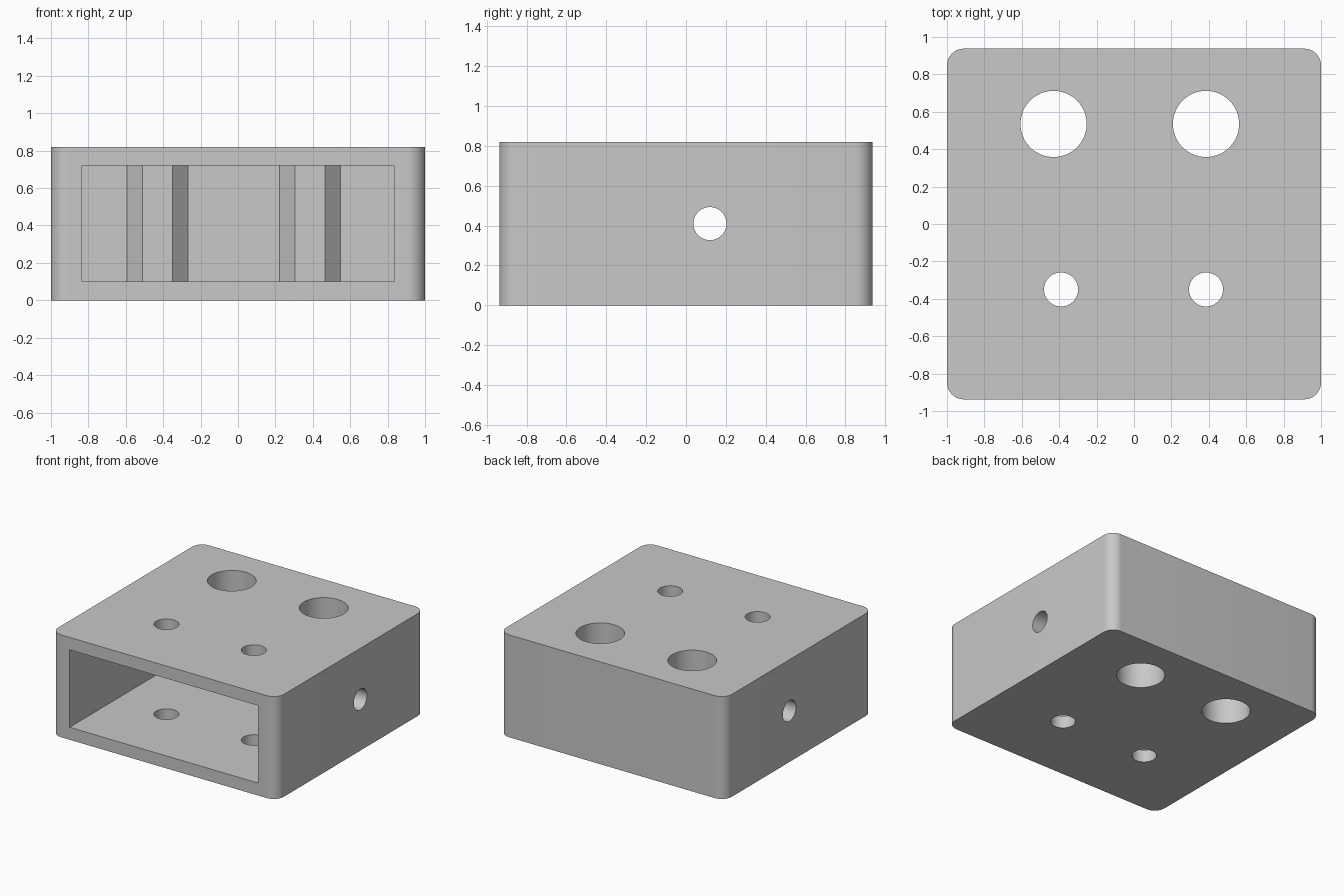
import bpy, bmesh, math
from mathutils import Matrix

if "Cube" in bpy.data.objects:
    bpy.data.objects.remove(bpy.data.objects["Cube"], do_unlink=True)

grey = bpy.data.materials.new("light_grey")
grey.use_nodes = True
colour = (0.58, 0.58, 0.58, 1)
grey.diffuse_color = colour
grey.node_tree.nodes["Principled BSDF"].inputs["Base Color"].default_value = colour

W, D, H = 1.0, 0.9375, 0.82      # half width, half depth, height
WALL_Y, BULGE_Y = 0.34, 0.255    # rear wall of the pocket, front of its bulges
FLOOR, CEILING = 0.10, 0.72
BIG_X = (-0.43, 0.385)


def make_object(name, bm):
    bmesh.ops.recalc_face_normals(bm, faces=bm.faces)
    mesh = bpy.data.meshes.new(name)
    bm.to_mesh(mesh)
    bm.free()
    obj = bpy.data.objects.new(name, mesh)
    mesh.materials.append(grey)
    bpy.context.collection.objects.link(obj)
    return obj


def prism(name, outline, z0, z1):
    """Extrude a plan outline from z0 up to z1."""
    bm = bmesh.new()
    face = bm.faces.new([bm.verts.new((x, y, z0)) for x, y in outline])
    new = bmesh.ops.extrude_face_region(bm, geom=[face])["geom"]
    verts = [v for v in new if isinstance(v, bmesh.types.BMVert)]
    bmesh.ops.translate(bm, verts=verts, vec=(0, 0, z1 - z0))
    return make_object(name, bm)


def drill(name, centre, radius, length, axis="Z"):
    turn = Matrix.Rotation(math.pi / 2, 4, "Y") if axis == "X" else Matrix()
    bm = bmesh.new()
    bmesh.ops.create_cone(bm, cap_ends=True, segments=64, radius1=radius,
                          radius2=radius, depth=length,
                          matrix=Matrix.Translation(centre) @ turn)
    return make_object(name, bm)


def cut(target, cutter):
    cutter.hide_render = True
    mod = target.modifiers.new("cut", "BOOLEAN")
    mod.operation, mod.solver, mod.object = "DIFFERENCE", "EXACT", cutter
    bpy.context.view_layer.objects.active = target
    bpy.ops.object.modifier_apply(modifier=mod.name)
    bpy.data.objects.remove(cutter, do_unlink=True)


# Block with rounded upright corners
R, STEPS = 0.09, 12
outline = []
for quarter, (sx, sy) in enumerate([(1, 1), (-1, 1), (-1, -1), (1, -1)]):
    for i in range(STEPS + 1):
        a = math.pi / 2 * (quarter + i / STEPS)
        outline.append((sx * (W - R) + R * math.cos(a),
                        sy * (D - R) + R * math.sin(a)))
housing = prism("housing", outline, 0, H)

# Front pocket, with bevelled bulges of the rear wall ahead of the large holes
pocket = [(0.835, -1.1), (0.835, WALL_Y)]
for x in reversed(BIG_X):
    pocket += [(x + 0.163, WALL_Y), (x + 0.081, BULGE_Y),
               (x - 0.081, BULGE_Y), (x - 0.163, WALL_Y)]
pocket += [(-0.835, WALL_Y), (-0.835, -1.1)]
cut(housing, prism("pocket_cutter", pocket, FLOOR, CEILING))

# Upright holes: two large at the back, two small at the front
for x in BIG_X:
    cut(housing, drill("large_hole_cutter", (x, 0.535, H / 2), 0.177, 2))
for x in (-0.39, 0.385):
    cut(housing, drill("small_hole_cutter", (x, -0.35, H / 2), 0.091, 2))

# Cross hole through both side walls
cut(housing, drill("cross_hole_cutter", (0, 0.12, H / 2), 0.083, 3, "X"))

bpy.ops.object.select_all(action="DESELECT")
housing.select_set(True)
bpy.context.view_layer.objects.active = housing
bpy.ops.object.shade_smooth_by_angle(angle=math.radians(30))
